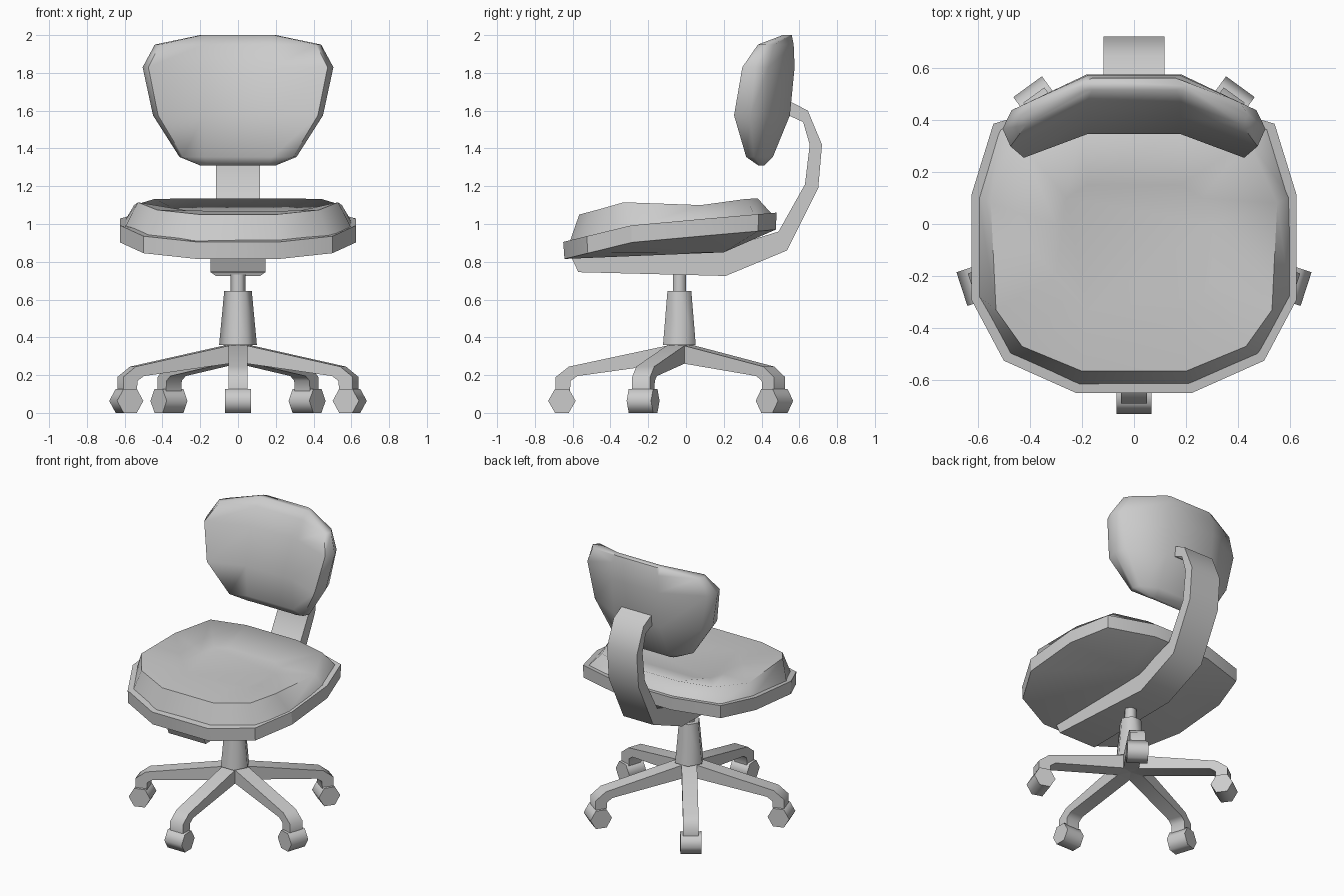
import bpy, bmesh
from math import radians, sin, cos, tau
from mathutils import Matrix

cube = bpy.data.objects.get("Cube")
if cube:
    bpy.data.objects.remove(cube)

grey = bpy.data.materials.new("plain_grey")
grey.use_nodes = True
colour = (0.6, 0.6, 0.6, 1)
grey.diffuse_color = colour
grey.node_tree.nodes["Principled BSDF"].inputs["Base Color"].default_value = colour

HUB_Y = -0.035


def finish(name, bm, angle):
    """Turn a bmesh into a shaded object."""
    bmesh.ops.recalc_face_normals(bm, faces=bm.faces)
    mesh = bpy.data.meshes.new(name)
    bm.to_mesh(mesh)
    bm.free()
    mesh.materials.append(grey)
    obj = bpy.data.objects.new(name, mesh)
    bpy.context.collection.objects.link(obj)
    bpy.ops.object.select_all(action='DESELECT')
    obj.select_set(True)
    bpy.context.view_layer.objects.active = obj
    bpy.ops.object.shade_smooth_by_angle(angle=radians(angle))
    return obj


def mirrored(half):
    """Close a half ring across x = 0."""
    return half + [(-x, y, z) for x, y, z in reversed(half)]


def loft(name, rings, angle, cap_start=True):
    bm = bmesh.new()
    loops = [[bm.verts.new(p) for p in ring] for ring in rings]
    n = len(loops[0])
    for a, b in zip(loops, loops[1:]):
        for i in range(n):
            j = (i + 1) % n
            bm.faces.new((a[i], a[j], b[j], b[i]))
    if cap_start:
        bm.faces.new(loops[0])
    bm.faces.new(loops[-1])
    return finish(name, bm, angle)


def prism(name, profile, width, angle, turn=None):
    """Side profile of (y, z) given a half width that may vary with y."""
    bm = bmesh.new()
    right = [bm.verts.new((width(y), y, z)) for y, z in profile]
    left = [bm.verts.new((-width(y), y, z)) for y, z in profile]
    bm.faces.new(right)
    bm.faces.new(left)
    n = len(profile)
    for i in range(n):
        j = (i + 1) % n
        bm.faces.new((right[i], right[j], left[j], left[i]))
    if turn is not None:
        bm.transform(Matrix.Translation((0, HUB_Y, 0)) @ Matrix.Rotation(turn, 4, 'Z'))
    return finish(name, bm, angle)


def column(name, r_low, r_high, low, high):
    bm = bmesh.new()
    bmesh.ops.create_cone(bm, cap_ends=True, segments=6, radius1=r_low,
                          radius2=r_high, depth=high - low)
    # Corners point along x
    corner = max(bm.verts, key=lambda v: v.co.x).co
    if abs(corner.y) > 0.01:
        bm.transform(Matrix.Rotation(radians(30), 4, 'Z'))
    bm.transform(Matrix.Translation((0, HUB_Y, (low + high) / 2)))
    return finish(name, bm, 65)


# Five legs, each with a hexagonal caster
leg = [(0, 0.37), (-0.585, 0.245), (-0.655, 0.19), (-0.655, 0.11),
       (-0.58, 0.11), (-0.575, 0.17), (-0.54, 0.195), (0, 0.27)]
wheel = [(-0.622 + 0.073 * cos(k * tau / 6), 0.0635 + 0.0733 * sin(k * tau / 6))
         for k in range(6)]
for k in range(5):
    prism(f"leg_{k + 1}", leg, lambda y: 0.05, 55, k * tau / 5)
    prism(f"caster_{k + 1}", wheel, lambda y: 0.068, 65, k * tau / 5)

# Central column
column("column_sleeve", 0.1, 0.073, 0.36, 0.645)
column("gas_lift", 0.04, 0.04, 0.64, 0.76)

# Bent support running under the seat and up to the backrest
support = [(-0.61, 0.83), (-0.57, 0.745), (0.21, 0.725), (0.535, 0.86),
           (0.7, 1.19), (0.72, 1.42), (0.645, 1.6), (0.52, 1.665),
           (0.52, 1.585), (0.62, 1.54), (0.655, 1.42), (0.63, 1.21),
           (0.49, 0.96), (0.2, 0.87)]
prism("back_support", support, lambda y: 0.145 if y < 0 else 0.117, 50)


# Seat shell: a sloping rim with a shallow keel beneath
def rim_z(y):
    if y < -0.28:
        return 0.995 + (y + 0.28) * 0.243
    return 0.995 + (y + 0.28) * 0.086


outline = [(0.22, -0.65), (0.5, -0.525), (0.625, -0.29),
           (0.625, 0.11), (0.54, 0.385), (0.22, 0.48)]
bm = bmesh.new()
top = [bm.verts.new(p) for p in mirrored([(x, y, rim_z(y)) for x, y in outline])]
low = [bm.verts.new(p) for p in mirrored([(x, y * 0.99, rim_z(y) - 0.09) for x, y in outline])]
n = len(top)
for i in range(n):
    j = (i + 1) % n
    bm.faces.new((top[i], top[j], low[j], low[i]))
bm.faces.new(top)
keel_r = bm.verts.new((0.2, 0.2, 0.85))
keel_l = bm.verts.new((-0.2, 0.2, 0.85))
for i in range(5):
    bm.faces.new((low[i], low[i + 1], keel_r))
    bm.faces.new((low[n - 1 - i], low[n - 2 - i], keel_l))
bm.faces.new((low[0], keel_r, keel_l, low[-1]))
bm.faces.new((low[5], low[6], keel_l, keel_r))
finish("seat_shell", bm, 25)

# Seat cushion: raised edge around a shallow dish
base = [(x * 0.957, y * 0.953, rim_z(y) - 0.01) for x, y in outline]
crest = [(0.2, -0.565, 1.05), (0.43, -0.47, 1.075), (0.53, -0.33, 1.115),
         (0.55, 0.08, 1.1), (0.44, 0.32, 1.133), (0.2, 0.38, 1.135)]
dish = [(0.18, -0.33, 1.07), (0.26, -0.28, 1.07), (0.3, -0.2, 1.065),
        (0.3, 0.0, 1.065), (0.26, 0.1, 1.065), (0.18, 0.15, 1.065)]
loft("seat_cushion", [mirrored(r) for r in (base, crest, dish)], 65, False)


# Backrest: stacked sections of (height, half width, front y, back y)
def section(z, w, front, back):
    def at(x, y):
        return (x, y - 0.39 * max(0, x - 0.18), z)
    inner = min(0.18, 0.8 * w)
    depth = back - front
    return mirrored([at(inner, front), at(0.94 * w, front + 0.02 * depth),
                     at(w, front + 0.5 * depth), at(0.93 * w, front + 0.85 * depth),
                     at(inner, back)])


rows = [(1.31, 0.2, 0.385, 0.415), (1.355, 0.31, 0.36, 0.46),
        (1.575, 0.45, 0.345, 0.55), (1.83, 0.505, 0.41, 0.575),
        (1.95, 0.44, 0.47, 0.57), (2.0, 0.2, 0.515, 0.56)]
loft("backrest", [section(*r) for r in rows], 65)
